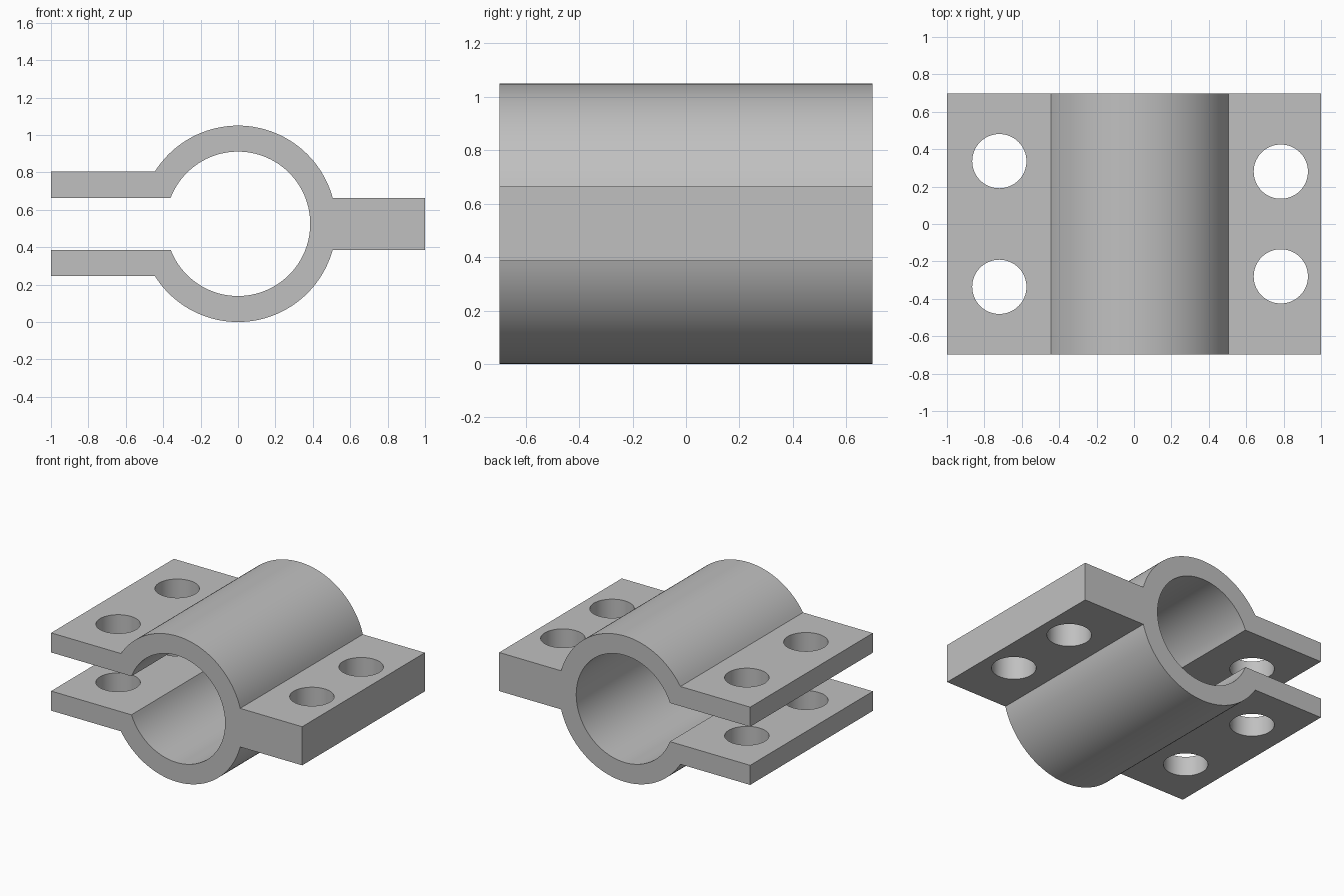
import bpy, bmesh
from math import sin, cos, asin, pi

cube = bpy.data.objects.get("Cube")
if cube:
    bpy.data.objects.remove(cube, do_unlink=True)

OUTER, BORE = 0.525, 0.386     # radii of the sleeve
SLOT, FLANGE = 0.139, 0.28     # half heights of the slot and of the split flange
DEPTH = 0.698                  # half length along the bore
HOLE = 0.145

grey = bpy.data.materials.new("plain grey")
grey.use_nodes = True
colour = (0.53, 0.53, 0.53, 1)
grey.diffuse_color = colour
grey.node_tree.nodes["Principled BSDF"].inputs["Base Color"].default_value = colour


def arc(radius, start, end, steps):
    angles = [start + (end - start) * i / steps for i in range(steps + 1)]
    return [(radius * cos(a), radius * sin(a)) for a in angles]


# Clamp outline: sleeve, split flange on one side, solid flange on the other
solid_angle = asin(SLOT / OUTER)
split_angle = pi - asin(FLANGE / OUTER)
mouth_angle = pi - asin(SLOT / BORE)
outline = (
    arc(OUTER, solid_angle, split_angle, 48)
    + [(-1, FLANGE), (-1, SLOT)]
    + arc(BORE, mouth_angle, -mouth_angle, 96)
    + [(-1, -SLOT), (-1, -FLANGE)]
    + arc(OUTER, -split_angle, -solid_angle, 48)
    + [(1, -SLOT), (1, SLOT)]
)

bm = bmesh.new()
face = bm.faces.new([bm.verts.new((x, -DEPTH, z + OUTER)) for x, z in outline])
extruded = bmesh.ops.extrude_face_region(bm, geom=[face])["geom"]
bmesh.ops.translate(bm, vec=(0, 2 * DEPTH, 0),
                    verts=[v for v in extruded if isinstance(v, bmesh.types.BMVert)])
bmesh.ops.recalc_face_normals(bm, faces=bm.faces)
mesh = bpy.data.meshes.new("clamp_body")
bm.to_mesh(mesh)
bm.free()
mesh.materials.append(grey)
clamp = bpy.data.objects.new("clamp_body", mesh)
bpy.context.collection.objects.link(clamp)
bpy.context.view_layer.objects.active = clamp

# Bolt holes, two through each flange
for x, y in ((-0.72, 0.336), (0.785, 0.28)):
    for side in (-1, 1):
        bpy.ops.mesh.primitive_cylinder_add(vertices=64, radius=HOLE, depth=2,
                                            location=(x, side * y, OUTER))
        cutter = bpy.context.object
        cutter.name = "hole_cutter"
        cutter.hide_render = True
        cutter.data.materials.append(grey)
        cut = clamp.modifiers.new("bolt_hole", "BOOLEAN")
        cut.operation = "DIFFERENCE"
        cut.solver = "EXACT"
        cut.object = cutter
        bpy.context.view_layer.objects.active = clamp
        bpy.ops.object.modifier_apply(modifier=cut.name)
        bpy.data.objects.remove(cutter, do_unlink=True)

# Smooth curved walls, crisp edges
bpy.ops.object.select_all(action="DESELECT")
clamp.select_set(True)
bpy.context.view_layer.objects.active = clamp
bpy.ops.object.shade_smooth_by_angle(angle=pi / 9)
